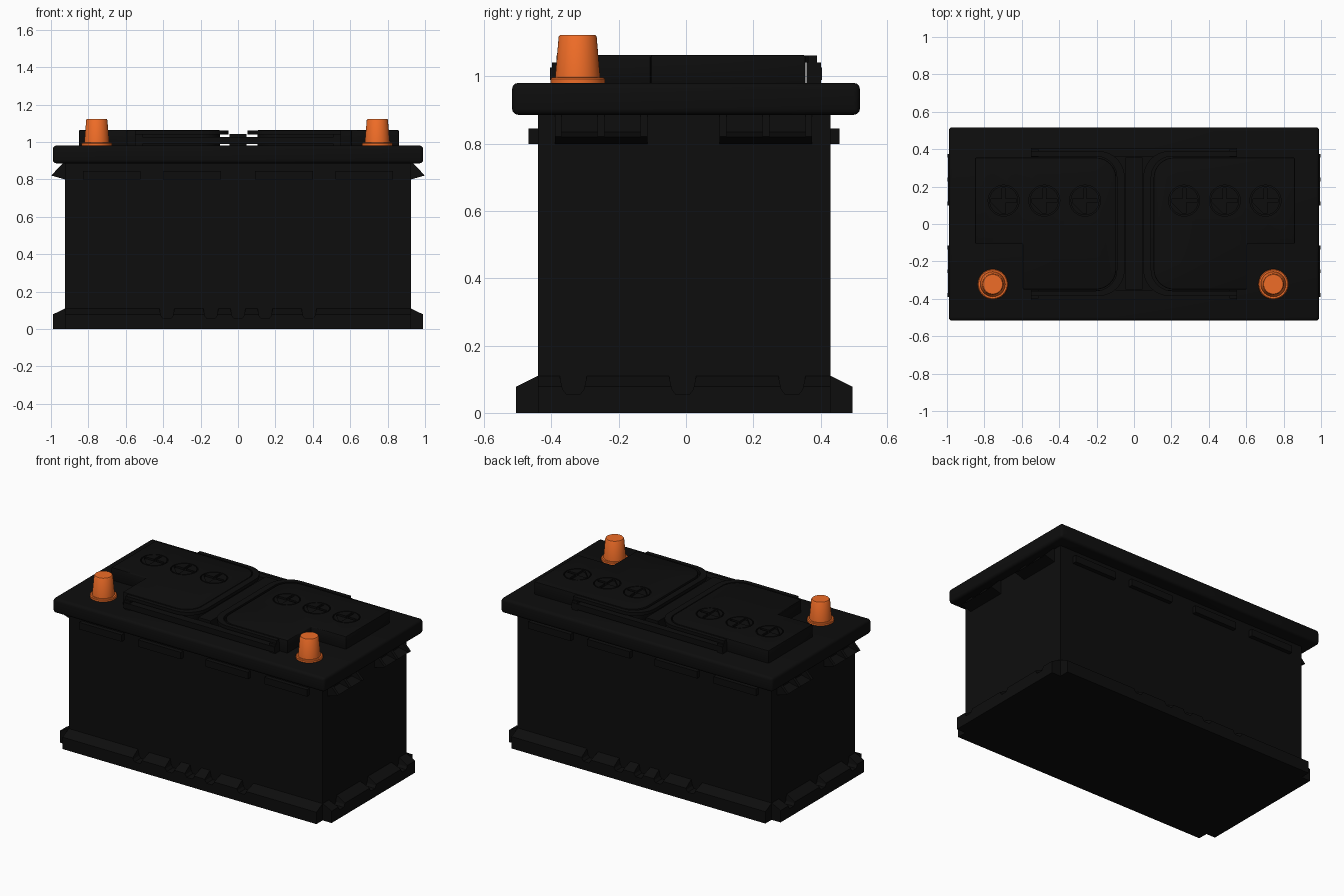
import bpy, bmesh, math
from mathutils import Vector

if "Cube" in bpy.data.objects:
    bpy.data.objects.remove(bpy.data.objects["Cube"])


def material(name, rgb):
    m = bpy.data.materials.new(name)
    m.diffuse_color = (*rgb, 1)
    m.use_nodes = True
    m.node_tree.nodes["Principled BSDF"].inputs["Base Color"].default_value = m.diffuse_color
    return m


BLACK = material("black_plastic", (0.004, 0.004, 0.004))
ORANGE = material("terminal_orange", (0.86, 0.15, 0.02))
AXES = {"x": lambda u, v, w: (w, u, v),
        "y": lambda u, v, w: (u, w, v),
        "z": lambda u, v, w: (u, v, w)}


def make(name, prisms, mat=BLACK):
    """One object from prisms: (outline, axis, low, high)."""
    bm = bmesh.new()
    for pts, axis, lo, hi in prisms:
        f = AXES[axis]
        a = [bm.verts.new(f(u, v, lo)) for u, v in pts]
        b = [bm.verts.new(f(u, v, hi)) for u, v in pts]
        bm.faces.new(a)
        bm.faces.new(b)
        for i in range(len(pts)):
            j = (i + 1) % len(pts)
            bm.faces.new((a[i], a[j], b[j], b[i]))
    bmesh.ops.recalc_face_normals(bm, faces=bm.faces)
    me = bpy.data.meshes.new(name)
    bm.to_mesh(me)
    bm.free()
    ob = bpy.data.objects.new(name, me)
    me.materials.append(mat)
    bpy.context.collection.objects.link(ob)
    return ob


def rect(u0, u1, v0, v1):
    return [(u0, v0), (u1, v0), (u1, v1), (u0, v1)]


def box(x0, x1, y0, y1, z0, z1):
    return (rect(x0, x1, y0, y1), "z", z0, z1)


def arc(cx, cy, r, a0, a1, n=10):
    return [(cx + r * math.cos(math.radians(a0 + (a1 - a0) * i / n)),
             cy + r * math.sin(math.radians(a0 + (a1 - a0) * i / n))) for i in range(n + 1)]


def circle(cx, cy, r, n=32):
    return arc(cx, cy, r, 0, 360, n)[:-1]


def activate(ob):
    bpy.ops.object.select_all(action="DESELECT")
    ob.select_set(True)
    bpy.context.view_layer.objects.active = ob


def cut(ob, prisms):
    cutter = make("cutter", prisms)
    cutter.hide_render = True
    m = ob.modifiers.new("cut", "BOOLEAN")
    m.operation, m.solver, m.object = "DIFFERENCE", "EXACT", cutter
    activate(ob)
    bpy.ops.object.modifier_apply(modifier=m.name)
    bpy.data.objects.remove(cutter, do_unlink=True)


def bevel(ob, width, segments):
    m = ob.modifiers.new("bevel", "BEVEL")
    m.width, m.segments, m.limit_method = width, segments, "ANGLE"
    activate(ob)
    bpy.ops.object.modifier_apply(modifier=m.name)


def smooth(ob):
    activate(ob)
    bpy.ops.object.shade_smooth_by_angle(angle=math.radians(35))


# Case and lid
BX, Y0, Y1 = 0.925, -0.44, 0.43
make("case", [box(-BX, BX, Y0, Y1, 0, 0.9)])
lid = make("lid", [box(-0.99, 0.99, -0.517, 0.517, 0.886, 0.981)])
bevel(lid, 0.018, 3)
smooth(lid)


# Foot flange: sloped on top, open corners, notched
def foot_profile(wall, side):
    return [(wall, 0), (wall + side * 0.065, 0), (wall + side * 0.065, 0.078), (wall, 0.11)]


foot = make("foot_flange", [
    (foot_profile(Y0, -1), "x", -BX, BX), (foot_profile(Y1, 1), "x", -BX, BX),
    (foot_profile(-BX, -1), "y", Y0, Y1), (foot_profile(BX, 1), "y", Y0, Y1)])


def notch(c, w=0.045):
    return [(c - w, 0.13), (c - w * 0.7, 0.07), (c - w * 0.45, 0.055),
            (c + w * 0.45, 0.055), (c + w * 0.7, 0.07), (c + w, 0.13)]


cut(foot, [(notch(c), "y", -0.6, 0.6) for c in (-0.38, -0.145, 0, 0.145, 0.38)])
cut(foot, [(notch(c), "x", -1.1, 1.1) for c in (-0.335, -0.01, 0.315)])

# Grip hooks on the ends: wedge shelf with three ribs each
hooks = []
for s in (-1, 1):
    shelf = [(s * BX, 0.8), (s * 0.995, 0.82), (s * BX, 0.835)]
    rib = [(s * BX, 0.8), (s * 0.998, 0.822), (s * 0.935, 0.887), (s * BX, 0.887)]
    for a in (-0.39, 0.1):
        hooks.append((shelf, "y", a, a + 0.275))
        for r in (0, 0.1275, 0.255):
            hooks.append((rib, "y", a + r, a + r + 0.02))
make("end_grips", hooks)

# Ledge strips under the lid, front and back
make("side_ledges", [box(c - 0.155, c + 0.155, a, b, 0.8, 0.845)
                     for c in (-0.675, -0.245, 0.245, 0.675)
                     for a, b in ((-0.468, Y0), (Y1, 0.457))])

# Raised covers with cell caps and fold-flat handles
TOP = 1.064
for s, side in ((-1, "left"), (1, "right")):
    outline = [(0.855, 0.355)] + arc(0.21, 0.245, 0.11, 90, 180) + arc(0.21, -0.24, 0.11, 180, 270) + \
              [(0.6, -0.35), (0.6, -0.105), (0.855, -0.105)]
    cover = make(side + "_cover", [([(s * x + 0.005, y) for x, y in outline], "z", 0.975, TOP)])
    bevel(cover, 0.006, 2)
    centres = [s * x + 0.003 for x in (0.265, 0.4825, 0.70)]
    cut(cover, [(circle(x, 0.125, 0.083), "z", TOP - 0.02, TOP + 0.02) for x in centres])
    smooth(cover)

    caps = make(side + "_cell_caps", [(circle(x, 0.125, 0.077), "z", TOP - 0.022, TOP) for x in centres])
    w, r = 0.009, 0.068
    plus = [(w, w), (w, r), (-w, r), (-w, w), (-r, w), (-r, -w),
            (-w, -r), (w, -r), (w, -w), (r, -w), (r, w)]
    plus = [plus[-1]] + plus[:-1]
    cut(caps, [([(x + u, 0.125 + v) for u, v in plus], "z", TOP - 0.012, TOP + 0.02) for x in centres])
    smooth(caps)

    outer = [(0.55, 0.39)] + arc(0.19, 0.25, 0.14, 90, 180) + arc(0.19, -0.245, 0.14, 180, 270) + [(0.55, -0.385)]
    inner = [(0.55, 0.362)] + arc(0.204, 0.25, 0.112, 90, 180) + arc(0.204, -0.245, 0.112, 180, 270) + [(0.55, -0.357)]
    handle = make(side + "_handle", [([(s * x, y) for x, y in outer + inner[::-1]], "z", 1.041, 1.062)])
    smooth(handle)

# Handle rails and centre rib
make("handle_rails", [box(-0.55, 0.55, 0.36, 0.405, 0.99, 1.027),
                      box(-0.55, 0.55, -0.405, -0.352, 0.99, 1.027)])
make("handle_hinges", [box(x - 0.02, x + 0.02, y - 0.022, y + 0.022, 0.978, 1.042)
                       for x in (-0.53, 0.53) for y in (-0.376, 0.38)])
make("centre_rib", [box(-0.045, 0.045, -0.35, 0.355, 0.975, 1.043)])


# Terminals: tapered posts turned from a profile
def terminal(name, x, y):
    profile = [(0, 0.975), (0.081, 0.975), (0.081, 0.993), (0.076, 0.997), (0.067, 0.997),
               (0.0565, 1.118), (0.052, 1.124), (0, 1.124)]
    bm = bmesh.new()
    vs = [bm.verts.new((r, 0, z)) for r, z in profile]
    es = [bm.edges.new(p) for p in zip(vs, vs[1:])]
    bmesh.ops.spin(bm, geom=vs + es, axis=(0, 0, 1), cent=(0, 0, 0), angle=math.tau, steps=40)
    bmesh.ops.remove_doubles(bm, verts=bm.verts, dist=1e-5)
    bmesh.ops.recalc_face_normals(bm, faces=bm.faces)
    bmesh.ops.translate(bm, verts=bm.verts, vec=Vector((x, y, 0)))
    me = bpy.data.meshes.new(name)
    bm.to_mesh(me)
    bm.free()
    me.materials.append(ORANGE)
    ob = bpy.data.objects.new(name, me)
    bpy.context.collection.objects.link(ob)
    smooth(ob)


terminal("left_terminal", -0.755, -0.322)
terminal("right_terminal", 0.745, -0.322)
